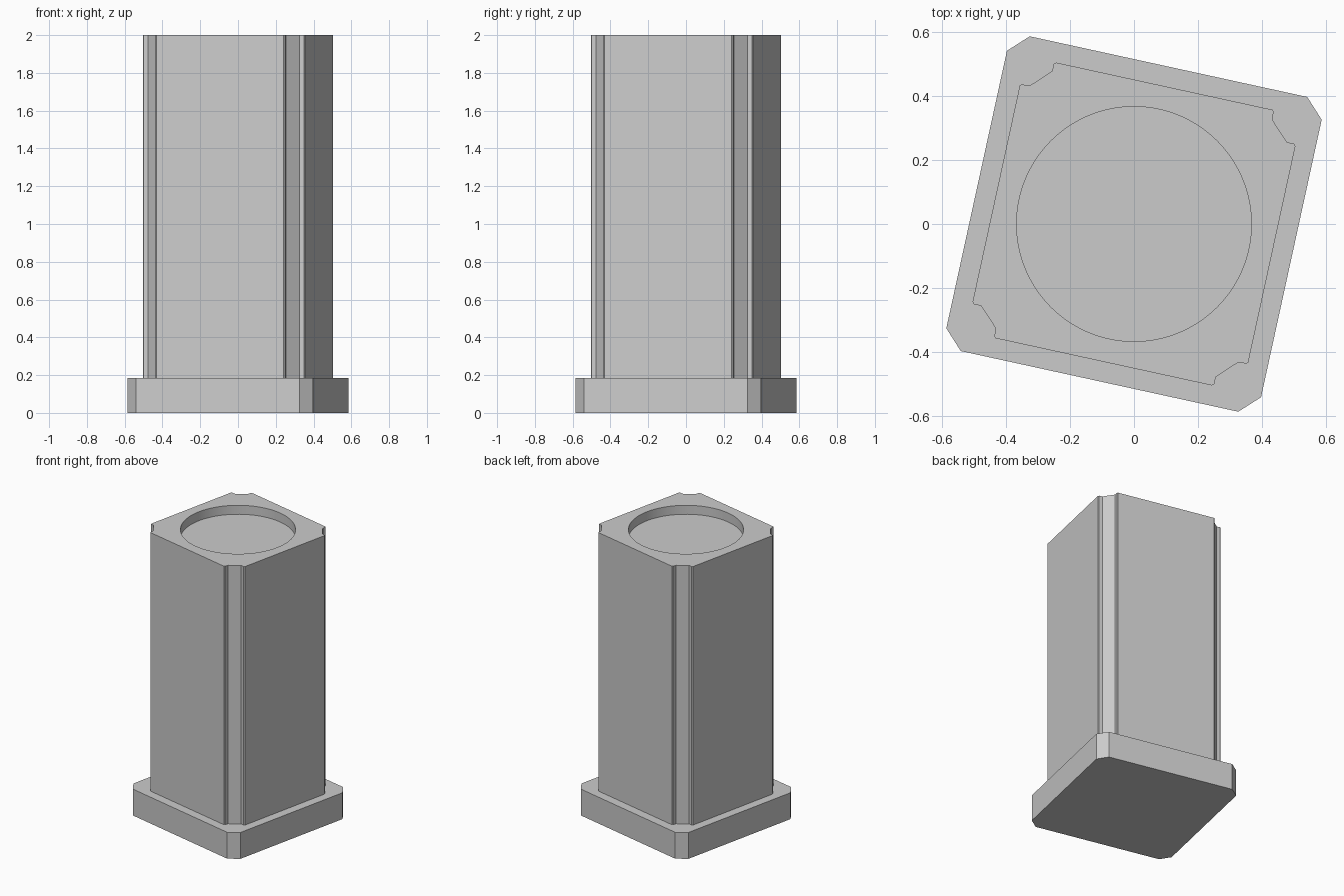
import bpy
import bmesh
import math
from mathutils import Matrix, Vector

cube = bpy.data.objects.get("Cube")
if cube:
    bpy.data.objects.remove(cube, do_unlink=True)

BASE_TOP = 0.185
TOP = 2.0
RECESS_RADIUS = 0.366
RECESS_DEPTH = 0.063

grey = bpy.data.materials.new("plain grey")
grey.use_nodes = True
grey.diffuse_color = (0.6, 0.6, 0.6, 1)
grey.node_tree.nodes["Principled BSDF"].inputs["Base Color"].default_value = grey.diffuse_color


def prism(name, outline, z0, z1):
    """Extrude a closed outline upwards from z0 to z1."""
    bm = bmesh.new()
    face = bm.faces.new([bm.verts.new((p.x, p.y, z0)) for p in outline])
    ext = bmesh.ops.extrude_face_region(bm, geom=[face], use_keep_orig=True)
    top = [v for v in ext["geom"] if isinstance(v, bmesh.types.BMVert)]
    bmesh.ops.translate(bm, verts=top, vec=(0, 0, z1 - z0))
    bmesh.ops.recalc_face_normals(bm, faces=bm.faces)
    mesh = bpy.data.meshes.new(name)
    bm.to_mesh(mesh)
    bm.free()
    mesh.materials.append(grey)
    obj = bpy.data.objects.new(name, mesh)
    bpy.context.collection.objects.link(obj)
    return obj


def four_corners(corner):
    """Repeat one corner profile around the z axis."""
    return [Matrix.Rotation(-k * math.pi / 2, 2) @ Vector(p)
            for k in range(4) for p in corner]


# Square plinth with chamfered corners, turned slightly about z
prism("base_plinth", four_corners([(-0.396, 0.54), (-0.325, 0.585)]), 0, BASE_TOP)

# Tall shaft with a shallow notch running down each corner
notch = [(-0.356, 0.432), (-0.349, 0.436), (-0.337, 0.432), (-0.325, 0.431),
         (-0.255, 0.477), (-0.252, 0.489), (-0.250, 0.499), (-0.242, 0.503)]
shaft = prism("shaft", four_corners(notch), BASE_TOP - 0.02, TOP)

# Round recess sunk into the top of the shaft
circle = [Vector((RECESS_RADIUS, 0)) @ Matrix.Rotation(math.tau * i / 96, 2)
          for i in range(96)]
cutter = prism("recess_cutter", circle, TOP - RECESS_DEPTH, TOP + 0.1)
cutter.hide_render = True
cut = shaft.modifiers.new("recess", "BOOLEAN")
cut.operation = "DIFFERENCE"
cut.solver = "EXACT"
cut.object = cutter

bpy.ops.object.select_all(action="DESELECT")
shaft.select_set(True)
bpy.context.view_layer.objects.active = shaft
bpy.ops.object.modifier_apply(modifier=cut.name)
bpy.data.objects.remove(cutter, do_unlink=True)
bpy.ops.object.shade_smooth_by_angle(angle=math.radians(15))
